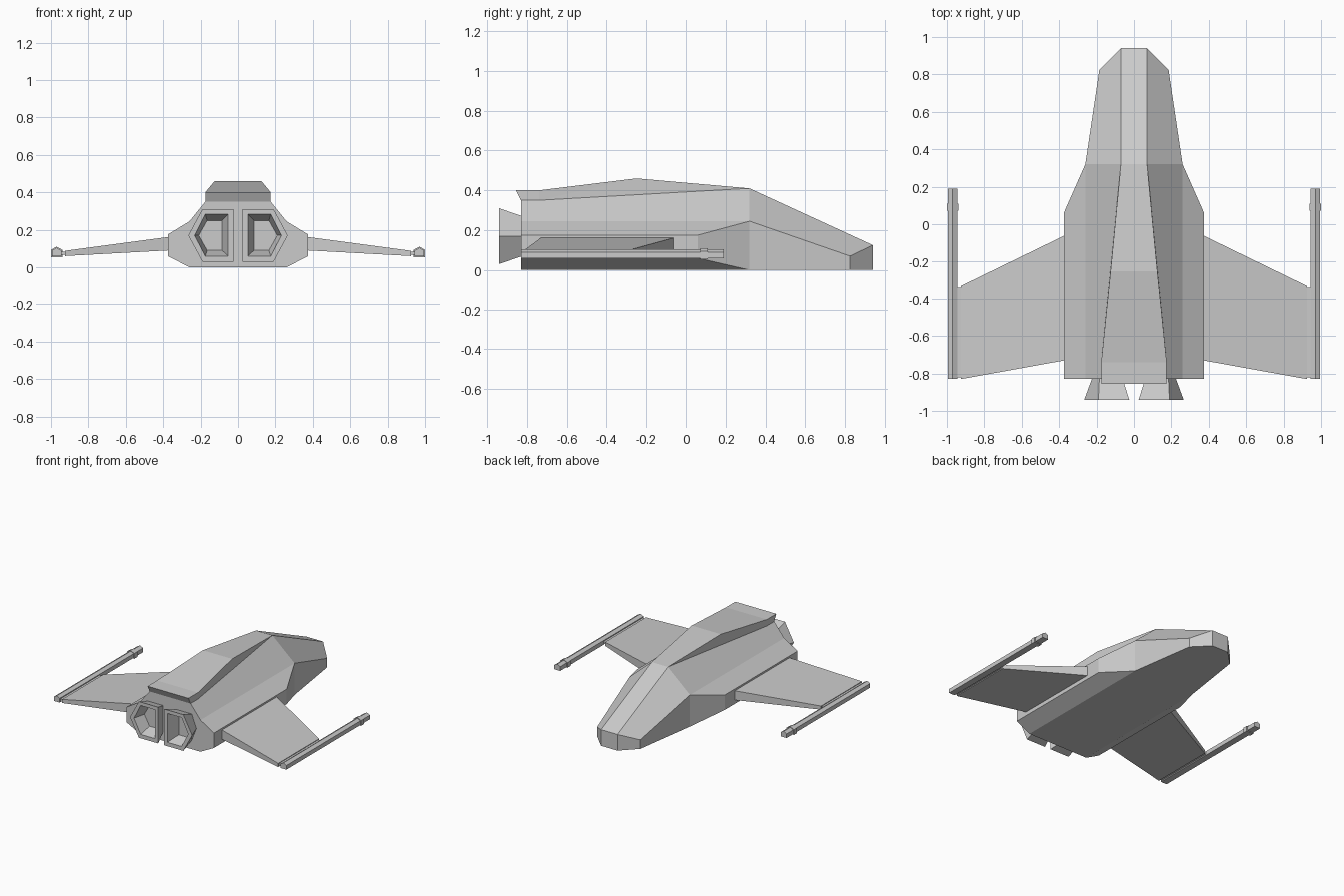
import bpy, bmesh

if "Cube" in bpy.data.objects:
    bpy.data.objects.remove(bpy.data.objects["Cube"])


def make_object(name, faces, mirror=False):
    """Make a mesh from faces given as lists of points, welding shared corners."""
    bm = bmesh.new()
    for pts in faces:
        bm.faces.new([bm.verts.new(p) for p in pts])
    bmesh.ops.remove_doubles(bm, verts=bm.verts, dist=0.0005)
    bmesh.ops.recalc_face_normals(bm, faces=bm.faces)
    me = bpy.data.meshes.new(name)
    bm.to_mesh(me)
    bm.free()
    ob = bpy.data.objects.new(name, me)
    bpy.context.collection.objects.link(ob)
    if mirror:
        ob.modifiers.new("mirror", "MIRROR").use_mirror_merge = False
    return ob


def flip(pts):
    return [(-x, y, z) for x, y, z in pts]


def across(pts):
    """Polygon spanning the centre line: points plus their mirror image."""
    return pts + flip(pts)[::-1]


def loft(rings):
    """Side faces between successive rings, with both ends capped."""
    n = len(rings[0])
    faces = [[a[i], a[(i + 1) % n], b[(i + 1) % n], b[i]]
             for a, b in zip(rings, rings[1:]) for i in range(n)]
    return faces + [rings[0], rings[-1]]


# Hull: corner points of the right half
rear = -0.83
floor_r, chine_r, side_r = (0.26, rear, 0), (0.375, rear, 0.06), (0.375, rear, 0.175)
shoulder_r, deck_r = (0.26, rear, 0.245), (0.175, rear, 0.35)
deck_bend, deck_f = (0.175, -0.74, 0.35), (0.07, 0.32, 0.41)
chine_f, side_f = (0.375, 0.06, 0.06), (0.375, 0.06, 0.175)
floor_f, shoulder_f = (0.26, 0.32, 0), (0.26, 0.32, 0.245)
cheek_lo, cheek_hi = (0.185, 0.825, 0), (0.185, 0.825, 0.07)
nose_lo, nose_hi = (0.07, 0.94, 0), (0.07, 0.94, 0.125)
# raised spine
spine_peak, spine_bend, spine_r = (0.125, -0.25, 0.46), (0.175, -0.74, 0.40), (0.175, -0.855, 0.40)

half = [
    [floor_r, chine_r, chine_f, floor_f],
    [chine_r, side_r, side_f, chine_f],
    [side_r, shoulder_r, shoulder_f, side_f],
    [chine_f, side_f, shoulder_f, floor_f],
    [shoulder_r, deck_r, deck_bend, deck_f, shoulder_f],
    [floor_f, shoulder_f, cheek_hi, cheek_lo],
    [shoulder_f, deck_f, nose_hi, cheek_hi],
    [cheek_lo, cheek_hi, nose_hi, nose_lo],
    [deck_f, spine_peak, deck_bend],
    [spine_peak, spine_bend, deck_bend],
    [spine_bend, spine_r, deck_r, deck_bend],
]
chain = [nose_lo, nose_hi, deck_f, spine_peak, spine_bend, spine_r, deck_r]
centre = [across([a, b]) for a, b in zip(chain, chain[1:])]
centre.append(across([floor_r, chine_r, side_r, shoulder_r, deck_r]))
centre.append(across([floor_r, floor_f, cheek_lo, nose_lo]))
make_object("hull", half + [flip(f) for f in half] + centre)


# Engine nozzles: flared half-hexagon cups
def nozzle_ring(y, inner, mid, outer, lo, hi):
    return [(inner, y, lo), (mid, y, lo), (outer, y, 0.17), (mid, y, hi), (inner, y, hi)]


make_object("engine_nozzle", loft([
    nozzle_ring(-0.83, 0.06, 0.185, 0.225, 0.068, 0.272),
    nozzle_ring(-0.94, 0.025, 0.19, 0.266, 0.03, 0.31),
    nozzle_ring(-0.94, 0.053, 0.175, 0.232, 0.06, 0.283),
    nozzle_ring(-0.845, 0.085, 0.165, 0.21, 0.09, 0.25),
]), True)


# Wings: tapered slabs, with a thin tab joining each gun
def wing_ring(x, back, front, lo, hi):
    return [(x, back, lo), (x, front, lo), (x, front, hi), (x, back, hi)]


make_object("wing", loft([
    wing_ring(0.37, -0.73, -0.06, 0.09, 0.162),
    wing_ring(0.925, -0.83, -0.33, 0.06, 0.088),
]), True)
make_object("wing_tab", loft([
    wing_ring(0.92, -0.82, -0.34, 0.066, 0.083),
    wing_ring(0.95, -0.82, -0.34, 0.066, 0.083),
]), True)


# Wing-tip guns: five-sided bars with a collar near the muzzle
def gun_ring(y, r, lo, side, top):
    return [(0.97 - r, y, lo), (0.97 + r, y, lo), (0.97 + r, y, side),
            (0.97, y, top), (0.97 - r, y, side)]


make_object("gun_barrel", loft([gun_ring(y, 0.025, 0.058, 0.09, 0.104)
                                for y in (-0.83, 0.19)]), True)
make_object("gun_collar", loft([gun_ring(y, 0.031, 0.053, 0.093, 0.11)
                                for y in (0.073, 0.11)]), True)
